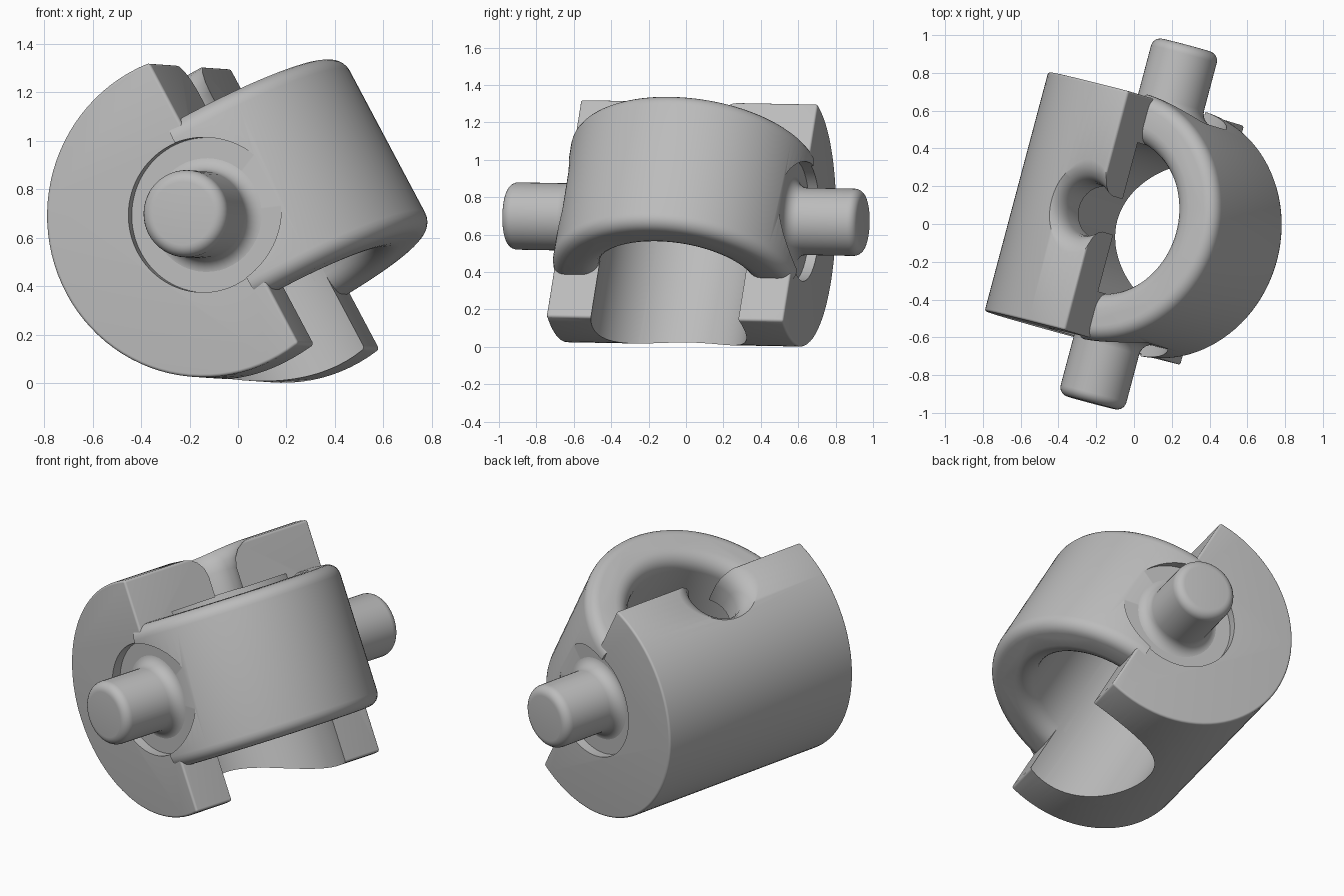
import bpy, bmesh, math
from mathutils import Matrix, Vector

cube = bpy.data.objects.get("Cube")
if cube:
    bpy.data.objects.remove(cube, do_unlink=True)

R, HALF, BORE, TILT = 0.67, 0.655, 0.42, math.radians(29)

# Part frame: x = ring side, y = pin axis, z = ring axis
pin_dir = Vector((0.257, 0.966, -0.018)).normalized()
side = pin_dir.cross(Vector((0, 0, 1))).normalized()
up = side.cross(pin_dir)
ring_side = side * math.cos(TILT) + up * math.sin(TILT)
ring_axis = up * math.cos(TILT) - side * math.sin(TILT)
FRAME = Matrix((ring_side, pin_dir, ring_axis)).transposed().to_4x4()
FRAME = Matrix.Translation((0.025, 0, 0.683)) @ FRAME
TO_Y = Matrix.Rotation(-math.pi / 2, 4, 'X')
TO_BACK = Matrix.Rotation(math.pi / 2, 4, 'X')

grey = bpy.data.materials.new("grey metal")
grey.use_nodes = True
colour = (0.5, 0.5, 0.5, 1)
grey.diffuse_color = colour
grey.node_tree.nodes["Principled BSDF"].inputs["Base Color"].default_value = colour


def corner(cx, cz, r, start, steps=6):
    """Quarter round of a profile, from the start angle in degrees."""
    return [(cx + r * math.cos(math.radians(start + 90 * i / steps)),
             cz + r * math.sin(math.radians(start + 90 * i / steps))) for i in range(steps + 1)]


def lathe(name, profile, turn=Matrix(), closed=False, keep=None, steps=96):
    """Spin a radius/height profile; keep=(x, sign) cuts it flat at x."""
    bm = bmesh.new()
    vs = [bm.verts.new((r, 0, z)) for r, z in profile]
    es = [bm.edges.new(p) for p in zip(vs, vs[1:])]
    if closed:
        es.append(bm.edges.new((vs[-1], vs[0])))
    bmesh.ops.spin(bm, geom=vs + es, cent=(0, 0, 0), axis=(0, 0, 1),
                   angle=math.tau, steps=steps)
    bmesh.ops.remove_doubles(bm, verts=bm.verts, dist=1e-5)
    bm.transform(turn)
    if keep:
        x, sign = keep
        bmesh.ops.bisect_plane(bm, geom=bm.verts[:] + bm.edges[:] + bm.faces[:],
                               plane_co=(x, 0, 0), plane_no=(sign, 0, 0), clear_outer=True)
        bmesh.ops.holes_fill(bm, edges=[e for e in bm.edges if e.is_boundary])
        bmesh.ops.dissolve_limit(bm, angle_limit=0.01, verts=bm.verts, edges=bm.edges)
    bmesh.ops.recalc_face_normals(bm, faces=bm.faces)
    mesh = bpy.data.meshes.new(name)
    bm.to_mesh(mesh)
    bm.free()
    mesh.materials.append(grey)
    ob = bpy.data.objects.new(name, mesh)
    bpy.context.collection.objects.link(ob)
    ob.matrix_world = FRAME
    return ob


def finish(ob, cutters=(), bevel=0):
    """Round the edges, cut, then shade smooth."""
    bpy.ops.object.select_all(action='DESELECT')
    bpy.context.view_layer.objects.active = ob
    ob.select_set(True)
    if bevel:
        m = ob.modifiers.new("round", 'BEVEL')
        m.width, m.segments, m.angle_limit = bevel, 5, math.radians(40)
    for c in cutters:
        m = ob.modifiers.new("cut", 'BOOLEAN')
        m.object, m.operation, m.solver = c, 'DIFFERENCE', 'EXACT'
    for m in list(ob.modifiers):
        bpy.ops.object.modifier_apply(modifier=m.name)
    bpy.ops.object.shade_smooth_by_angle(angle=math.radians(35))


# Cutters: stepped bore with a flared small hole, and two round pin recesses
bore = lathe("bore_cutter", [(0, -1), (BORE, -1), (BORE, 0.42), (0.14, 0.42), (0.14, 0.54),
                             (0.15, 0.59), (0.175, 0.63), (0.21, 0.655), (0.26, 0.672),
                             (0.3, 0.75), (0, 0.75)])
recesses = [lathe(n + "_recess_cutter", [(0, 0.6), (0.32, 0.6), (0.32, 1), (0, 1)], t)
            for n, t in (("back", TO_Y), ("front", TO_BACK))]

# Body: a drum cut flat along its length
body = lathe("body", [(0, -HALF), (R, -HALF), (R, HALF), (0, HALF)], TO_Y, keep=(0.1, 1))
finish(body, [bore] + recesses, bevel=0.055)

# Ring: half of a rounded tube standing out of the flat side
H, FO, FI = 0.405, 0.07, 0.09
profile = (corner(R - FO, -H + FO, FO, 270) + corner(R - FO, H - FO, FO, 0)
           + corner(BORE + FI, H - FI, FI, 90) + corner(BORE + FI, -H + FI, FI, 180))
ring = lathe("ring", profile, closed=True, keep=(0.04, -1))
finish(ring, recesses)

# Pins: round-ended studs flared at the base
PIN, END, FLARE = 0.18, 0.05, 0.07
stud = [(0, 0.5), (PIN + FLARE, 0.5)]
stud += corner(PIN + FLARE, 0.598 + FLARE, FLARE, 180)[::-1]
stud += corner(PIN - END, 0.98 - END, END, 0) + [(0, 0.98)]
for name, turn in (("back_pin", TO_Y), ("front_pin", TO_BACK)):
    finish(lathe(name, stud, turn, steps=48))

for c in [bore] + recesses:
    bpy.data.objects.remove(c, do_unlink=True)
